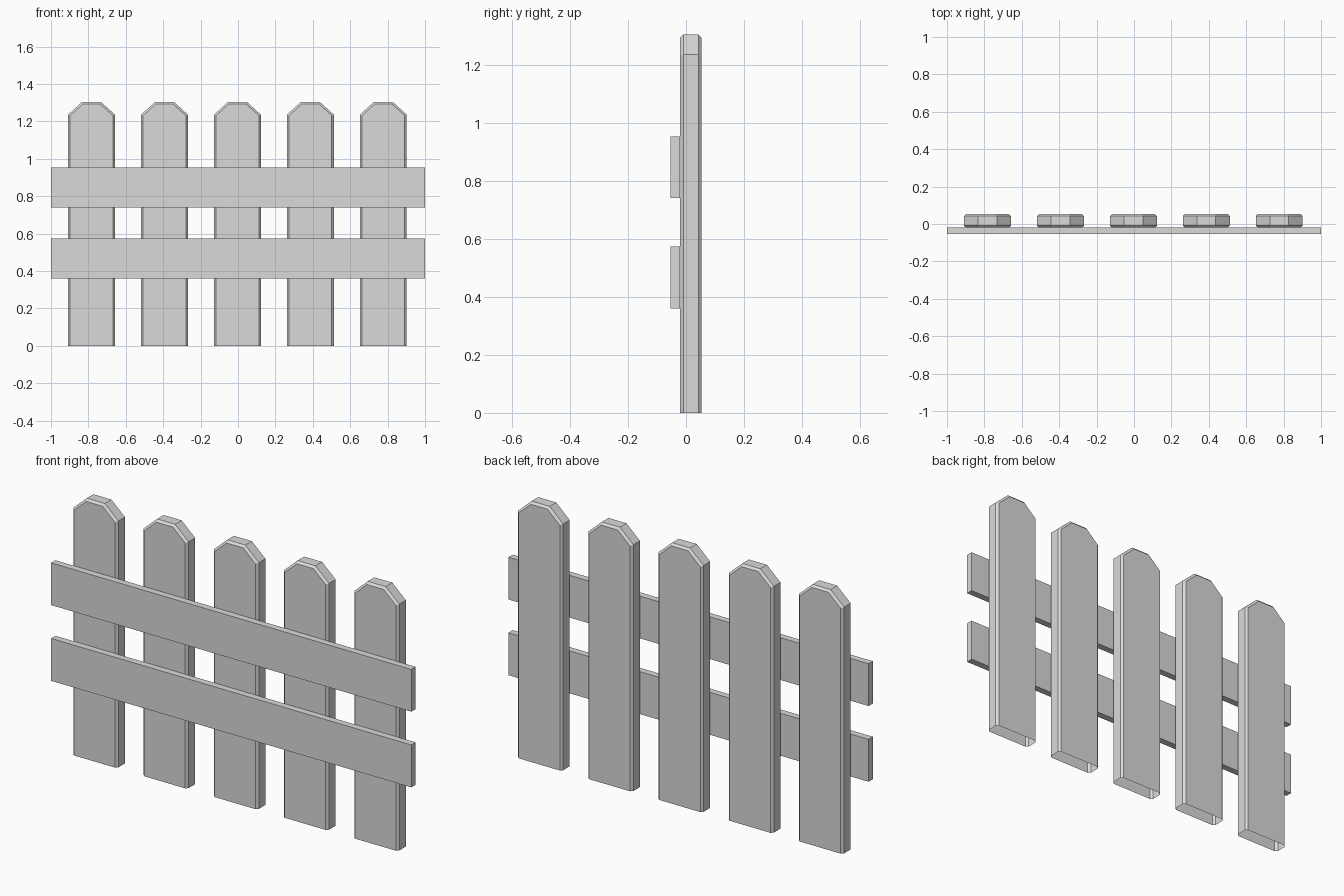
import bpy
import bmesh

cube = bpy.data.objects.get("Cube")
if cube:
    bpy.data.objects.remove(cube, do_unlink=True)

# Single plain grey
grey = bpy.data.materials.new("plain_grey")
grey.use_nodes = True
colour = (0.7, 0.7, 0.7, 1)
grey.diffuse_color = colour
grey.node_tree.nodes["Principled BSDF"].inputs["Base Color"].default_value = colour

FRONT, MIDDLE, BACK = -0.054, -0.02, 0.054
CHAMFER = 0.011


def finish(bm, name):
    bmesh.ops.recalc_face_normals(bm, faces=bm.faces)
    mesh = bpy.data.meshes.new(name)
    bm.to_mesh(mesh)
    bm.free()
    mesh.materials.append(grey)
    obj = bpy.data.objects.new(name, mesh)
    bpy.context.collection.objects.link(obj)
    return obj


def picket_outline(inset):
    """Right half of the clipped-top board, then its mirror image."""
    half = [(0.125 - inset, 0),
            (0.125 - inset, 1.236 - 0.45 * inset),
            (0.05 - 0.4 * inset, 1.304 - inset)]
    return half + [(-x, z) for x, z in reversed(half)]


def add_picket(name, x_centre):
    """Board with chamfered front and back edges and an open foot."""
    bm = bmesh.new()
    layers = [(MIDDLE, CHAMFER), (MIDDLE + CHAMFER, 0),
              (BACK - CHAMFER, 0), (BACK, CHAMFER)]
    rings = [[bm.verts.new((x_centre + x, y, z)) for x, z in picket_outline(inset)]
             for y, inset in layers]
    for a, b in zip(rings, rings[1:]):
        for i in range(len(a) - 1):
            bm.faces.new((a[i], a[i + 1], b[i + 1], b[i]))
    bm.faces.new(rings[0])
    bm.faces.new(rings[-1])
    return finish(bm, name)


def add_rail(name, bottom, top):
    bm = bmesh.new()
    bmesh.ops.create_cube(bm, size=1)
    bmesh.ops.scale(bm, vec=(2, MIDDLE - FRONT, top - bottom), verts=bm.verts)
    bmesh.ops.translate(bm, vec=(0, (FRONT + MIDDLE) / 2, (bottom + top) / 2),
                        verts=bm.verts)
    return finish(bm, name)


# Five upright boards
for i in range(5):
    add_picket(f"picket_{i + 1}", -0.783 + 0.39 * i)

# Two boards across the front
add_rail("lower_rail", 0.36, 0.573)
add_rail("upper_rail", 0.74, 0.952)
